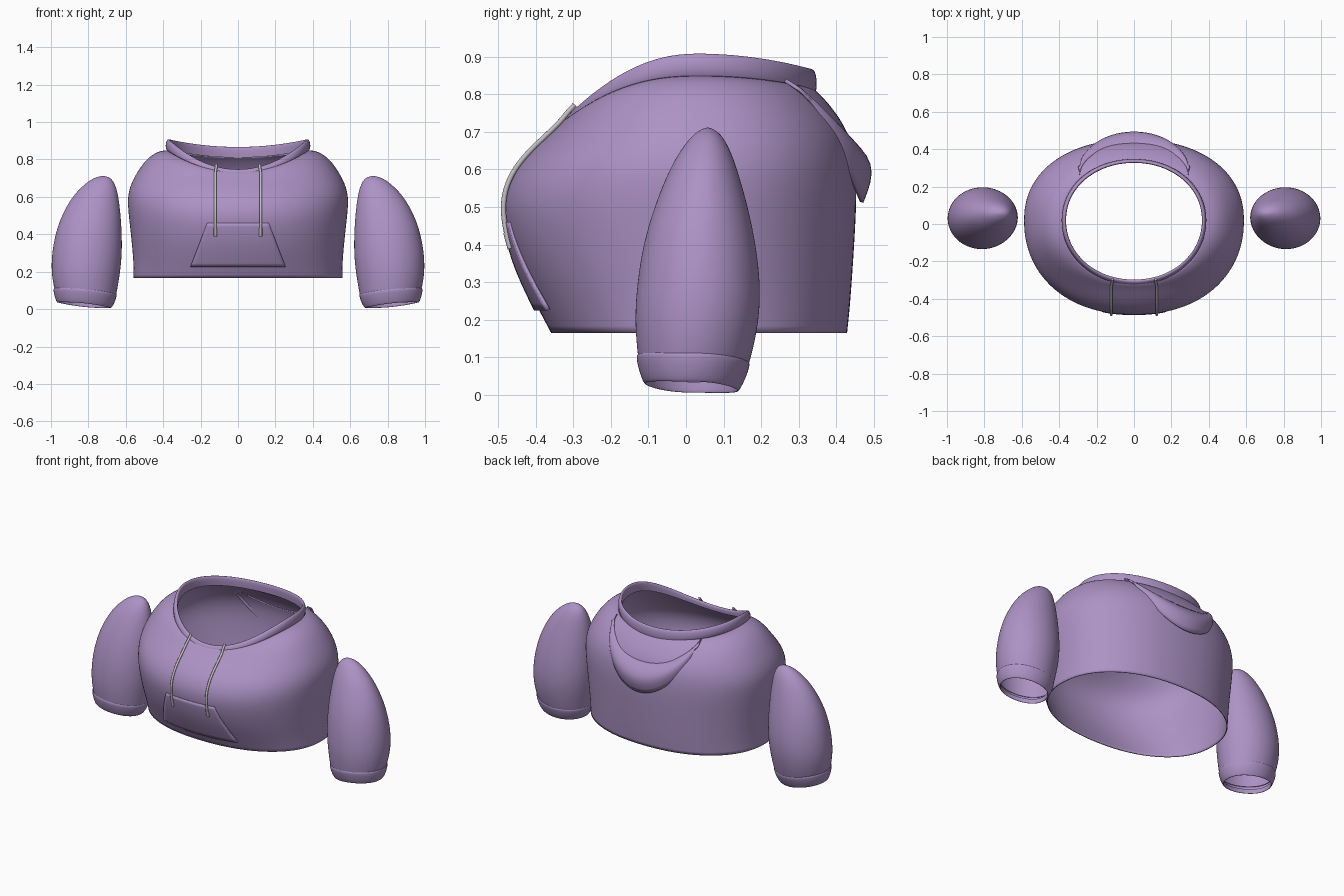
import bpy, bmesh, math
from mathutils import Vector
from mathutils.bvhtree import BVHTree

if "Cube" in bpy.data.objects:
    bpy.data.objects.remove(bpy.data.objects["Cube"])


def material(name, rgb):
    m = bpy.data.materials.new(name)
    m.use_nodes = True
    m.diffuse_color = (*rgb, 1)
    bsdf = m.node_tree.nodes["Principled BSDF"]
    bsdf.inputs["Base Color"].default_value = (*rgb, 1)
    bsdf.inputs["Roughness"].default_value = 0.8
    return m


PURPLE = material("lilac fabric", (0.42, 0.29, 0.56))
GREY = material("pale grey cord", (0.55, 0.53, 0.56))


def ring(w, yf, yb, zs, zf, zb, cx=0.0, yc=0.02, tilt=0.0, power=2.2, n=40):
    """Closed loop with its own side, front and back reach and height."""
    pts = []
    for i in range(n):
        a = math.tau * i / n
        c, s = math.cos(a), math.sin(a)
        px = math.copysign(abs(c) ** (2 / power), c)
        py = math.copysign(abs(s) ** (2 / power), s)
        reach, zend = (yb - yc, zb) if s > 0 else (yc - yf, zf)
        z = zs + (zend - zs) * s * s + tilt * px
        pts.append(Vector((cx + w * px, yc + reach * py, z)))
    return pts


def loft(name, rows, closed=True, cap=False, thickness=0.0, mat=PURPLE, subdiv=2):
    bm = bmesh.new()
    grid = [[bm.verts.new(p) for p in row] for row in rows]
    n = len(rows[0])
    for a, b in zip(grid, grid[1:]):
        for i in range(n if closed else n - 1):
            j = (i + 1) % n
            bm.faces.new((a[i], a[j], b[j], b[i]))
    if cap:
        tip = bm.verts.new(sum((v.co for v in grid[-1]), Vector()) / n + Vector((0, 0, 0.003)))
        for i in range(n):
            bm.faces.new((grid[-1][i], grid[-1][(i + 1) % n], tip))
    bmesh.ops.recalc_face_normals(bm, faces=bm.faces)
    mesh = bpy.data.meshes.new(name)
    bm.to_mesh(mesh)
    bm.free()
    for p in mesh.polygons:
        p.use_smooth = True
    mesh.materials.append(mat)
    obj = bpy.data.objects.new(name, mesh)
    bpy.context.collection.objects.link(obj)
    if subdiv:
        obj.modifiers.new("smooth", "SUBSURF").levels = subdiv
        obj.modifiers["smooth"].render_levels = subdiv
    if thickness:
        obj.modifiers.new("cloth", "SOLIDIFY").thickness = thickness
    return obj


# Torso: width, front, back, then side, front and back heights
torso = loft("torso", [ring(*r) for r in (
    (.56, -.36, .43, .165, .165, .165),
    (.56, -.40, .438, .24, .24, .24),
    (.568, -.452, .445, .34, .34, .34),
    (.58, -.486, .452, .45, .45, .45),
    (.589, -.489, .455, .53, .53, .53),
    (.592, -.46, .453, .60, .60, .59),
    (.577, -.41, .447, .665, .655, .65),
    (.54, -.375, .428, .735, .685, .71),
    (.49, -.345, .387, .805, .712, .768),
    (.43, -.33, .357, .845, .728, .80),
    (.38, -.318, .34, .85, .735, .815))], thickness=.006)

# Collar: rolled band around the neck
loft("collar", [ring(*r, power=2.05) for r in (
    (.38, -.327, .347, .845, .716, .806),
    (.39, -.327, .35, .865, .726, .828),
    (.386, -.319, .346, .90, .742, .86),
    (.373, -.305, .335, .913, .749, .87),
    (.363, -.297, .326, .90, .74, .86),
    (.366, -.30, .33, .85, .715, .81))])

# Hood: folded crescent hanging behind the neck
profile = ((.43, .69), (.465, .66), (.497, .615), (.494, .565), (.472, .51))
rows = []
for k, (y, z) in enumerate(profile):
    f = k / (len(profile) - 1)
    tip_y, tip_z = .26 + .05 * f, .845 - .03 * f
    row = []
    for i in range(25):
        a = math.pi * (i / 24 - .5)
        w = math.cos(a)
        row.append(Vector((.29 * math.sin(a), tip_y + (y - tip_y) * w,
                           tip_z + (z - tip_z) * w ** 1.2)))
    rows.append(row)
loft("hood", rows, closed=False, thickness=.01, subdiv=1)

# Surface lookup for parts lying on the chest
bpy.context.view_layer.update()
tree = BVHTree.FromObject(torso, bpy.context.evaluated_depsgraph_get())


def chest(x, z, lift):
    hit = tree.ray_cast(Vector((x, -2, z)), Vector((0, 1, 0)))[0]
    return Vector((x, (hit.y if hit else -.32) - lift, z))


# Pocket: trapezoid following the belly
rows = []
for k in range(13):
    z = .225 + .235 * k / 12
    half = .255 - .09 * k / 12
    rows.append([chest(half * (i / 10 - 1), z, .014 - .008 * k / 12) for i in range(21)])
loft("pocket", rows, closed=False, thickness=.009, subdiv=0)


def cord(name, points, radius):
    cu = bpy.data.curves.new(name, "CURVE")
    cu.dimensions = "3D"
    cu.bevel_depth = radius
    cu.bevel_resolution = 3
    cu.use_fill_caps = True
    sp = cu.splines.new("POLY")
    sp.points.add(len(points) - 1)
    for p, co in zip(sp.points, points):
        p.co = (*co, 1)
    sp.use_smooth = True
    cu.materials.append(GREY)
    bpy.context.collection.objects.link(bpy.data.objects.new(name, cu))


# Sleeves: outer x, inner x, front, back, height
SLEEVE = ((.975, .655, -.125, .16, .07), (.985, .648, -.13, .172, .10),
          (1.0, .628, -.138, .197, .20), (.996, .619, -.131, .199, .30),
          (.978, .62, -.115, .187, .40), (.945, .626, -.086, .166, .50),
          (.888, .638, -.045, .137, .60), (.835, .652, -.013, .117, .655),
          (.785, .672, .02, .093, .695), (.745, .70, .045, .07, .709))
CUFF = ((.985, .651, -.13, .168, .097), (.989, .646, -.134, .172, .09),
        (.983, .656, -.126, .16, .055), (.971, .674, -.114, .143, .022),
        (.963, .682, -.106, .135, .018), (.965, .68, -.11, .14, .05))


def sleeve_rings(table, side, tilted):
    out = []
    for xo, xi, yf, yb, z in table:
        t = .015 if tilted or z < .15 else 0
        dz = .01 if t else 0
        out.append(ring((xo - xi) / 2, yf, yb, z, z + dz, z - dz, cx=side * (xo + xi) / 2,
                        yc=(yf + yb) / 2, tilt=side * t, power=2, n=28))
    return out


for label, side in (("left", 1), ("right", -1)):
    loft(label + "_sleeve", sleeve_rings(SLEEVE, side, False), cap=True, thickness=.004)
    loft(label + "_cuff", sleeve_rings(CUFF, side, True))
    # Drawstring with a thicker end
    path = [Vector((side * .116, -.296, .772)), Vector((side * .117, -.312, .755))]
    path += [chest(side * .121, .73 - .34 * k / 24, .009) for k in range(25)]
    cord(label + "_drawstring", path, .007)
    cord(label + "_drawstring_end", path[-4:], .009)
